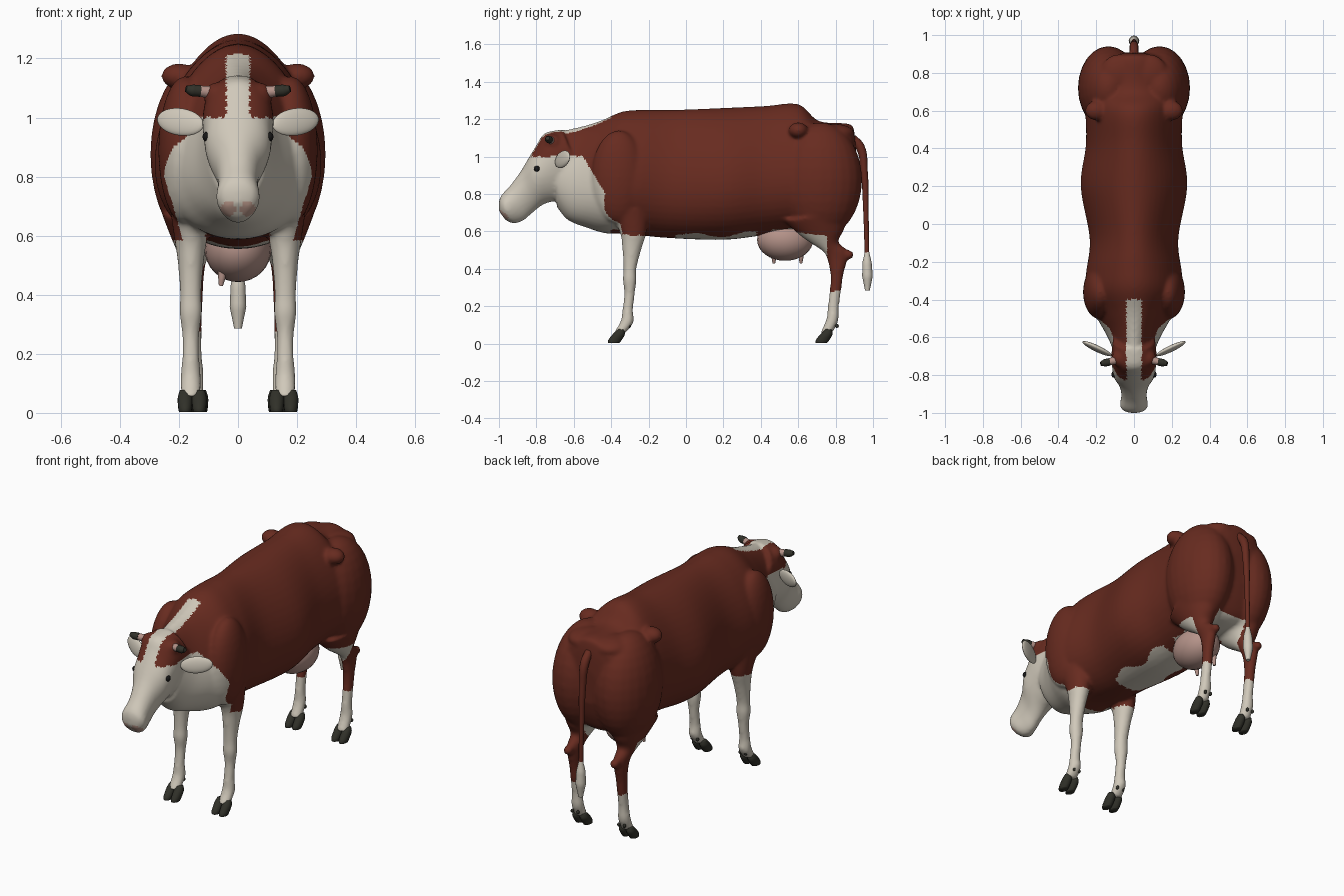
import bpy
import bmesh
import math
from mathutils import Vector, Matrix, Euler

default_cube = bpy.data.objects.get("Cube")
if default_cube:
    bpy.data.objects.remove(default_cube, do_unlink=True)


# Materials
def make_material(name, colour):
    material = bpy.data.materials.new(name)
    material.use_nodes = True
    material.diffuse_color = (*colour, 1)
    shader = material.node_tree.nodes["Principled BSDF"]
    shader.inputs["Base Color"].default_value = (*colour, 1)
    shader.inputs["Roughness"].default_value = 0.8
    return material


red = make_material("red_brown", (0.136, 0.024, 0.014))
white = make_material("cream_white", (0.63, 0.58, 0.49))
pink = make_material("udder_pink", (0.46, 0.29, 0.25))
nose_pink = make_material("nose_pink", (0.5, 0.32, 0.26))
dark = make_material("dark_horn", (0.03, 0.03, 0.022))
black = make_material("eye_black", (0.008, 0.008, 0.008))
SIDES = {"left": 1, "right": -1}


# Helpers
def smooth_rows(rows, steps=6):
    points = [Vector(row) for row in rows]
    padded = [points[0]] + points + [points[-1]]
    for a, b, c, d in zip(padded, padded[1:], padded[2:], padded[3:]):
        for k in range(steps):
            t = k / steps
            curve = (a * 2 - b * 5 + c * 4 - d) + ((b - c) * 3 + d - a) * t
            yield b + ((c - a) + curve * t) * (t / 2)
    yield points[-1]


def loft(bm, rows, x=0.0, lean=0.0, sides=32):
    """Each row: one edge (y, z), the opposite edge (y, z), half width."""
    rings = []
    for y0, z0, y1, z1, width in smooth_rows(rows):
        ring = []
        for i in range(sides):
            angle = math.tau * i / sides
            u, v = math.cos(angle), math.sin(angle)
            across = x + width * u * (1 - lean * v)
            ring.append(bm.verts.new((across, (y0 + y1 + (y1 - y0) * v) / 2,
                                      (z0 + z1 + (z1 - z0) * v) / 2)))
        rings.append(ring)
    for low, high in zip(rings, rings[1:]):
        for i in range(sides):
            j = (i + 1) % sides
            bm.faces.new((low[i], low[j], high[j], high[i]))
    bm.faces.new(rings[0][::-1])
    bm.faces.new(rings[-1])


def ellipsoid(bm, centre, radii, turn=(0, 0, 0)):
    matrix = Matrix.LocRotScale(Vector(centre), Euler(turn), Vector(radii))
    bmesh.ops.create_uvsphere(bm, u_segments=24, v_segments=16, radius=1, matrix=matrix)


def make_object(name, bm, material):
    bmesh.ops.recalc_face_normals(bm, faces=bm.faces)
    mesh = bpy.data.meshes.new(name)
    bm.to_mesh(mesh)
    bm.free()
    mesh.materials.append(material)
    for face in mesh.polygons:
        face.use_smooth = True
    obj = bpy.data.objects.new(name, mesh)
    bpy.context.scene.collection.objects.link(obj)
    return obj


def single_ellipsoid(name, material, *shape):
    bm = bmesh.new()
    ellipsoid(bm, *shape)
    make_object(name, bm, material)


def tube(name, material, points):
    """Each point: x, y, z, radius."""
    curve = bpy.data.curves.new(name, "CURVE")
    curve.dimensions = "3D"
    curve.bevel_depth = 1
    curve.bevel_resolution = 4
    curve.resolution_u = 6
    curve.use_fill_caps = True
    spline = curve.splines.new("BEZIER")
    spline.bezier_points.add(len(points) - 1)
    for knot, (x, y, z, radius) in zip(spline.bezier_points, points):
        knot.co = (x, y, z)
        knot.radius = radius
        knot.handle_left_type = knot.handle_right_type = "AUTO"
    curve.materials.append(material)
    obj = bpy.data.objects.new(name, curve)
    bpy.context.scene.collection.objects.link(obj)


# Trunk and neck
skin = bmesh.new()
loft(skin, [
    (-.69, .73, -.7, 1.13, .10), (-.63, .66, -.56, 1.16, .135),
    (-.53, .62, -.46, 1.19, .19), (-.43, .59, -.34, 1.24, .25),
    (-.3, .585, -.22, 1.25, .25), (-.1, .565, -.05, 1.25, .23),
    (.2, .555, .2, 1.26, .277), (.42, .58, .42, 1.27, .25),
    (.6, .6, .6, 1.28, .255), (.72, .6, .71, 1.19, .28),
    (.82, .62, .87, 1.175, .25), (.87, .7, .9, 1.13, .18),
    (.9, .8, .91, 1, .08)], lean=.2, sides=48)

# Head
loft(skin, [
    (-.965, .66, -1.0, .71, .04), (-.92, .642, -.995, .78, .072),
    (-.865, .66, -.94, .845, .066), (-.82, .7, -.885, .92, .075),
    (-.76, .745, -.84, .995, .106), (-.69, .765, -.8, 1.06, .114),
    (-.62, .79, -.755, 1.125, .118), (-.55, .86, -.66, 1.145, .11)], lean=-.2)

FRONT_LEG = [
    (-.42, .72, -.2, .72, .075), (-.355, .6, -.21, .6, .057),
    (-.34, .5, -.24, .5, .043), (-.335, .4, -.265, .4, .037),
    (-.338, .34, -.265, .34, .039), (-.33, .27, -.273, .27, .03),
    (-.34, .18, -.283, .18, .03), (-.35, .12, -.28, .115, .035),
    (-.39, .05, -.32, .06, .034)]
HIND_LEG = [
    (.52, .66, .87, .7, .11), (.62, .57, .845, .61, .075),
    (.73, .495, .815, .545, .045), (.753, .455, .86, .5, .036),
    (.765, .41, .86, .44, .032), (.772, .36, .842, .37, .03),
    (.77, .3, .832, .3, .028), (.758, .2, .818, .2, .028),
    (.75, .13, .815, .125, .034), (.715, .05, .785, .06, .033)]

# Legs, shoulders, thighs, hip bones, hocks, rump and brows
for s in SIDES.values():
    loft(skin, FRONT_LEG, x=s * .16)
    loft(skin, HIND_LEG, x=s * .15)
    ellipsoid(skin, (s * .18, -.36, .89), (.09, .145, .25))
    ellipsoid(skin, (s * .135, .72, .875), (.162, .222, .308))
    ellipsoid(skin, (s * .2, .6, 1.14), (.06, .052, .043))
    ellipsoid(skin, (s * .15, .867, .475), (.026, .032, .026))
    ellipsoid(skin, (s * .08, .79, 1.125), (.1, .11, .05))
    ellipsoid(skin, (s * .068, -.71, 1.075), (.05, .05, .045))
coat = make_object("coat", skin, red)

# Fuse the skin parts into one soft surface
remesh = coat.modifiers.new("fuse", "REMESH")
remesh.mode = "VOXEL"
remesh.voxel_size = .01
soften = coat.modifiers.new("soften", "SMOOTH")
soften.factor = .5
soften.iterations = 8
depsgraph = bpy.context.evaluated_depsgraph_get()
fused = bpy.data.meshes.new_from_object(coat.evaluated_get(depsgraph))
coat.modifiers.clear()
coat.data = fused
fused.materials.clear()
for coat_material in (red, white, nose_pink):
    fused.materials.append(coat_material)


# Coat markings
def marking(point):
    x, y, z = abs(point.x), point.y, point.z
    if y < -.4 and z > 1:
        return int(x < .04)                             # blaze
    if y < -.95 and math.hypot((x - .033) / .026, (z - .69) / .026) < 1:
        return 2                                        # nose
    if y < 0 and z < .58 and x > .1:
        return 1                                        # front legs
    if z < .62 and x < .11 and -.4 < y < -.12:
        return 0                                        # brisket
    if y < -.55 + .6 * (1 - z):
        return int(z > .8 or x < .19 + .3 * (z - .6))   # face and chest
    if -.06 < y < .38:
        return int(z < .6 and x < .11 + .02 * math.sin(y * 25))  # belly
    if y > .46:
        groin = (y < .755 and z < .61 - .12 * (y - .47)) or (x < .1 and z < .63)
        return int(groin or z < .28)                    # groin and hind legs
    return 0


for face in fused.polygons:
    face.material_index = marking(face.center)
    face.use_smooth = True

# Hooves: two toes and two dewclaws on each foot
TOE = [(-.073, .003, -.012, .003, .021), (-.07, .02, .002, .02, .024),
       (-.045, .052, .018, .05, .025), (-.018, .078, .014, .075, .018)]
for side, s in SIDES.items():
    for leg, x, y in (("front", .155, -.345), ("hind", .15, .765)):
        hoof = bmesh.new()
        for toe in (-1, 1):
            rows = [(a + y, b, c + y, d, w) for a, b, c, d, w in TOE]
            loft(hoof, rows, x=s * x + toe * .024, sides=16)
            ellipsoid(hoof, (s * x + toe * .018, y + .042, .095), (.008, .01, .011))
        make_object(f"{leg}_hoof_{side}", hoof, dark)

    # Ears, eyes and horns
    single_ellipsoid(f"ear_{side}", white, (s * .195, -.66, .985),
                     (.088, .016, .046), (-.15, -s * .15, s * .45))
    single_ellipsoid(f"eye_{side}", black, (s * .107, -.797, .935), (.013, .016, .016))
    tube(f"horn_base_{side}", pink, [(s * .09, -.72, 1.085, .022), (s * .133, -.73, 1.09, .018)])
    tube(f"horn_tip_{side}", dark, [(s * .128, -.73, 1.09, .02), (s * .155, -.735, 1.092, .02),
                                    (s * .176, -.74, 1.098, .011)])

# Udder and teats
single_ellipsoid("udder", pink, (0, .53, .555), (.113, .15, .112))
for place, y in (("front", .47), ("rear", .615)):
    tube(f"{place}_teat", pink, [(-.052, y, .5, .016), (-.055, y, .455, .012),
                                 (-.058, y, .43, .007)])

# Tail and its tuft
tube("tail", red, [(0, .89, 1.1, .022), (0, .932, 1.05, .024), (0, .952, .93, .019),
                   (0, .962, .7, .014), (0, .968, .46, .012)])
tube("tail_tuft", white, [(0, .968, .49, .012), (0, .968, .43, .025),
                          (0, .97, .36, .028), (0, .97, .285, .013)])
